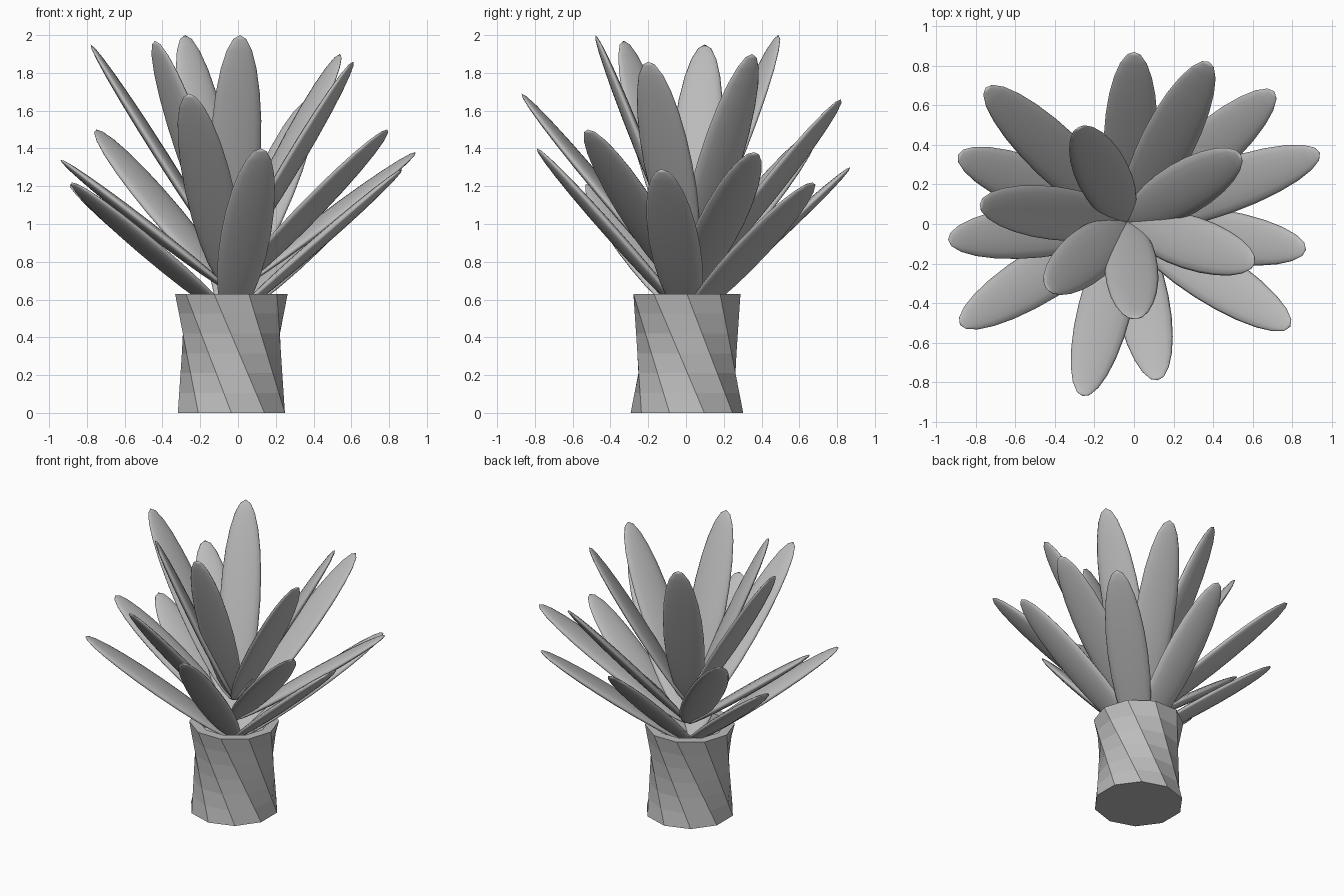
import bpy, bmesh, math
from mathutils import Vector, Matrix

if "Cube" in bpy.data.objects:
    bpy.data.objects.remove(bpy.data.objects["Cube"])

grey = bpy.data.materials.new("plain grey")
grey.diffuse_color = (0.5, 0.5, 0.5, 1)
grey.use_nodes = True
grey.node_tree.nodes["Principled BSDF"].inputs["Base Color"].default_value = grey.diffuse_color
CX, CY = -0.035, 0.005


def finish(name, bm, smooth):
    me = bpy.data.meshes.new(name)
    bmesh.ops.recalc_face_normals(bm, faces=bm.faces)
    for f in bm.faces:
        f.smooth = smooth
    bm.to_mesh(me)
    bm.free()
    me.materials.append(grey)
    ob = bpy.data.objects.new(name, me)
    bpy.context.collection.objects.link(ob)
    return ob


# twisted ten-sided pot: straight rulings between two rotated decagons
N, R, H, TWIST, LEVELS = 10, 0.298, 0.63, math.radians(-54), 6


def ring(bm, s, scale=1.0, z=None):
    verts = []
    for k in range(N):
        a = -math.pi / 2 + k * math.tau / N
        low = Vector((math.cos(a), math.sin(a), 0)) * R
        top = Vector((math.cos(a + TWIST), math.sin(a + TWIST), 0)) * R
        p = low.lerp(top, s) * scale
        verts.append(bm.verts.new((CX + p.x, CY + p.y, H * s if z is None else z)))
    return verts


bm = bmesh.new()
rings = [ring(bm, i / LEVELS) for i in range(LEVELS + 1)]
rings += [ring(bm, 1, 0.78), ring(bm, 1, 0.74, 0.54)]   # rim and inner wall
for a, b in zip(rings, rings[1:]):
    for k in range(N):
        j = (k + 1) % N
        bm.faces.new((a[k], a[j], b[j], b[k]))
bm.faces.new(rings[0])       # base
bm.faces.new(rings[-1])      # soil level
finish("twisted_pot", bm, False)

# leaves: three whorls of six flattened ellipsoids, (base height, tip points)
whorls = {
    "outer": (0.50, [(0.0, 0.87, 1.30), (0.71, 0.67, 1.22), (0.87, -0.13, 1.29),
                     (0.12, -0.79, 1.40), (-0.88, -0.51, 1.22), (-0.89, 0.35, 1.21)]),
    "middle": (0.64, [(0.38, 0.82, 1.66), (0.94, 0.36, 1.38), (0.79, -0.52, 1.50),
                      (-0.26, -0.87, 1.69), (-0.94, -0.08, 1.34), (-0.75, 0.69, 1.50)]),
    "inner": (0.78, [(-0.28, 0.49, 2.0), (0.54, 0.35, 1.90), (0.61, -0.20, 1.86),
                     (0.01, -0.48, 2.0), (-0.44, -0.33, 1.97), (-0.78, 0.10, 1.95)]),
}
for layer, (zb, tips) in whorls.items():
    for i, tip in enumerate(tips):
        base, tip = Vector((CX, CY + 0.005, zb)), Vector(tip)
        d = (tip - base).normalized()
        side = Vector((0, 0, 1)).cross(d).normalized()
        face = d.cross(side)
        rot = Matrix((side, face, d)).transposed().to_4x4()
        size = Matrix.Diagonal((0.135, 0.032, (tip - base).length / 2, 1))
        bm = bmesh.new()
        bmesh.ops.create_uvsphere(bm, u_segments=16, v_segments=12, radius=1,
                                  matrix=Matrix.Translation((base + tip) / 2) @ rot @ size)
        finish(f"{layer}_leaf_{i + 1}", bm, True)
